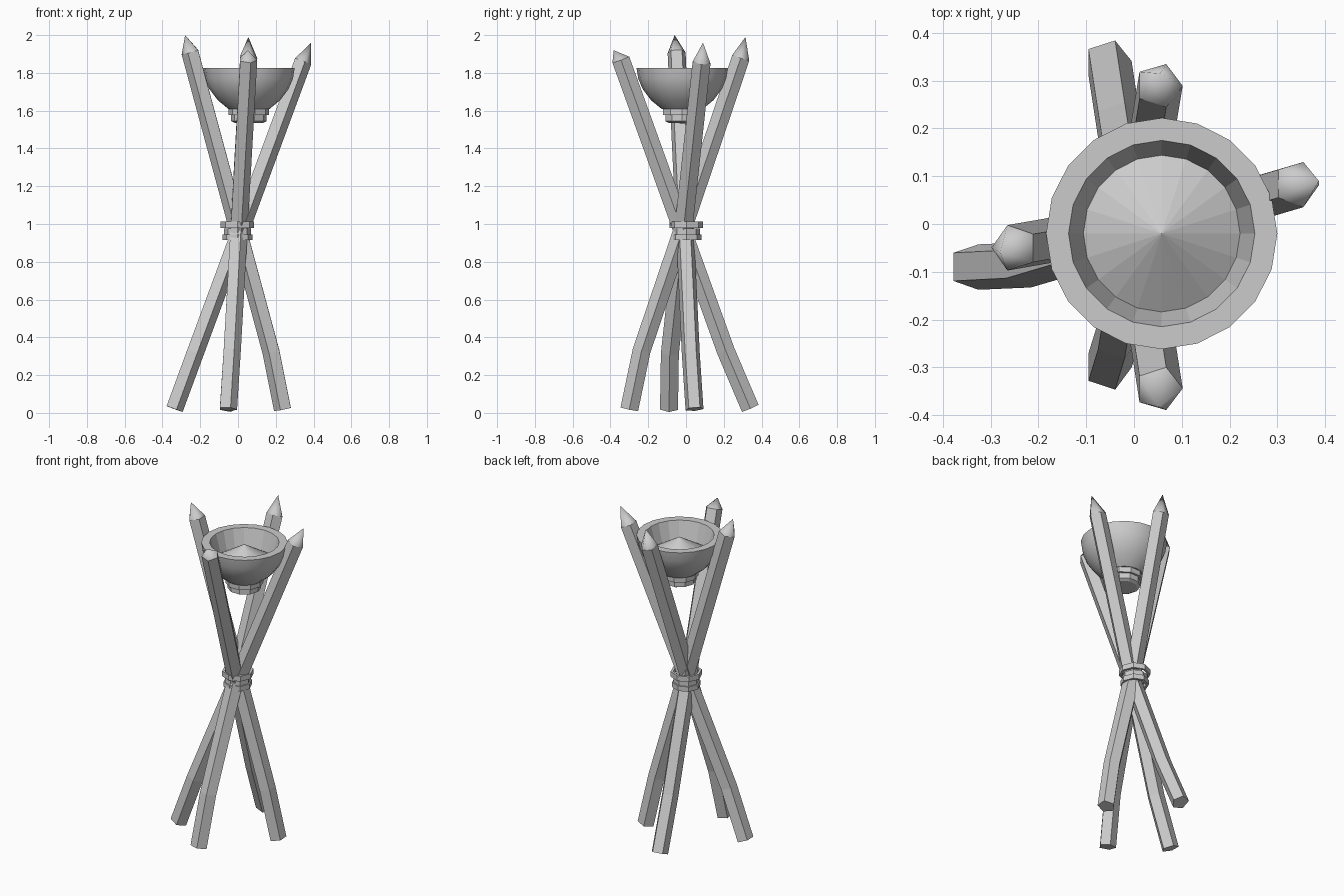
import bpy, bmesh
from math import cos, sin, pi, radians
from mathutils import Vector

if "Cube" in bpy.data.objects:
    bpy.data.objects.remove(bpy.data.objects["Cube"])


def finish(name, bm):
    bmesh.ops.recalc_face_normals(bm, faces=bm.faces)
    me = bpy.data.meshes.new(name)
    bm.to_mesh(me)
    bm.free()
    ob = bpy.data.objects.new(name, me)
    bpy.context.collection.objects.link(ob)
    return ob


def ring_at(bm, p, axis, radius, sides, turn):
    """Polygon ring around p, perpendicular to axis."""
    t = axis.normalized()
    u = (Vector((1, 0, 0)) - t * t.x).normalized()
    v = t.cross(u)
    angles = [turn + 2 * pi * i / sides for i in range(sides)]
    return [bm.verts.new(p + (u * cos(a) + v * sin(a)) * radius) for a in angles]


def bridge(bm, a, b):
    n = len(a)
    return [bm.faces.new((a[i], a[(i + 1) % n], b[(i + 1) % n], b[i])) for i in range(n)]


def pole(name, foot, knee, top, tip, turn):
    """Five-sided bent stake with a separate smooth pointed tip."""
    pts = [Vector(p) for p in (foot, knee, top)]
    low, high = (pts[1] - pts[0]).normalized(), (pts[2] - pts[1]).normalized()
    bm = bmesh.new()
    rings = [ring_at(bm, p, d, 0.05, 5, turn) for p, d in zip(pts, (low, low + high, high))]
    for a, b in zip(rings, rings[1:]):
        bridge(bm, a, b)
    bm.faces.new(rings[0])
    finish(name, bm)

    bm = bmesh.new()
    base = ring_at(bm, pts[2], high, 0.05, 5, turn)
    apex = bm.verts.new(tip)
    for i in range(5):
        bm.faces.new((base[i], base[(i + 1) % 5], apex)).smooth = True
    finish(name + "_tip", bm)


def lathe(name, profile, center, sides, smooth_rows=(), closed=False):
    """Revolve (radius, z) points; radius 0 makes an apex."""
    bm = bmesh.new()
    rings = [ring_at(bm, Vector((center[0], center[1], z)), Vector((0, 0, 1)), max(r, 1e-5), sides, 0)
             for r, z in profile]
    pairs = list(zip(rings, rings[1:]))
    if closed:
        pairs.append((rings[-1], rings[0]))
    for k, (a, b) in enumerate(pairs):
        for f in bridge(bm, a, b):
            f.smooth = k in smooth_rows
    bmesh.ops.remove_doubles(bm, verts=bm.verts, dist=1e-4)
    return finish(name, bm)


# Four crossed stakes: foot, knee, shoulder, tip
pole("left_top_pole", (0.24, 0.045, 0.02), (0.18, 0.025, 0.32), (-0.25, -0.05, 1.91), (-0.28, -0.06, 2.0), pi)
pole("back_top_pole", (-0.055, -0.30, 0.02), (-0.035, -0.235, 0.33), (0.052, 0.29, 1.88), (0.055, 0.315, 1.99), 0)
pole("right_top_pole", (-0.34, -0.09, 0.022), (-0.23, -0.085, 0.32), (0.34, 0.083, 1.86), (0.387, 0.09, 1.96), 0)
pole("front_top_pole", (-0.055, 0.34, 0.025), (-0.035, 0.21, 0.33), (0.052, -0.345, 1.87), (0.052, -0.383, 1.92), 0)

# Binding bands around the crossing
for i, (r, z0, z1) in enumerate([(0.08, 0.915, 0.945), (0.072, 0.945, 0.975), (0.089, 0.98, 1.012)]):
    lathe(f"binding_{i + 1}", [(r, z0), (r, z1), (r - 0.015, z1), (r - 0.015, z0)],
          (-0.003, 0.002), 8, closed=True)

# Fire bowl: smooth outside, flat rim and inner wall
C = (0.058, -0.02)
lathe("fire_bowl", [(0, 1.605), (0.11, 1.61), (0.165, 1.655), (0.21, 1.715), (0.233, 1.77), (0.242, 1.827),
                    (0.195, 1.827), (0.164, 1.715)], C, 20, smooth_rows=range(1, 5))

# Mound of coals in the bowl
lathe("coal_mound", [(0.164, 1.715), (0, 1.815)], C, 20)

# Stepped foot under the bowl
lathe("bowl_foot", [(0.107, 1.612), (0.107, 1.578), (0.094, 1.578), (0.094, 1.545), (0.075, 1.535), (0, 1.533)],
      C, 10)
